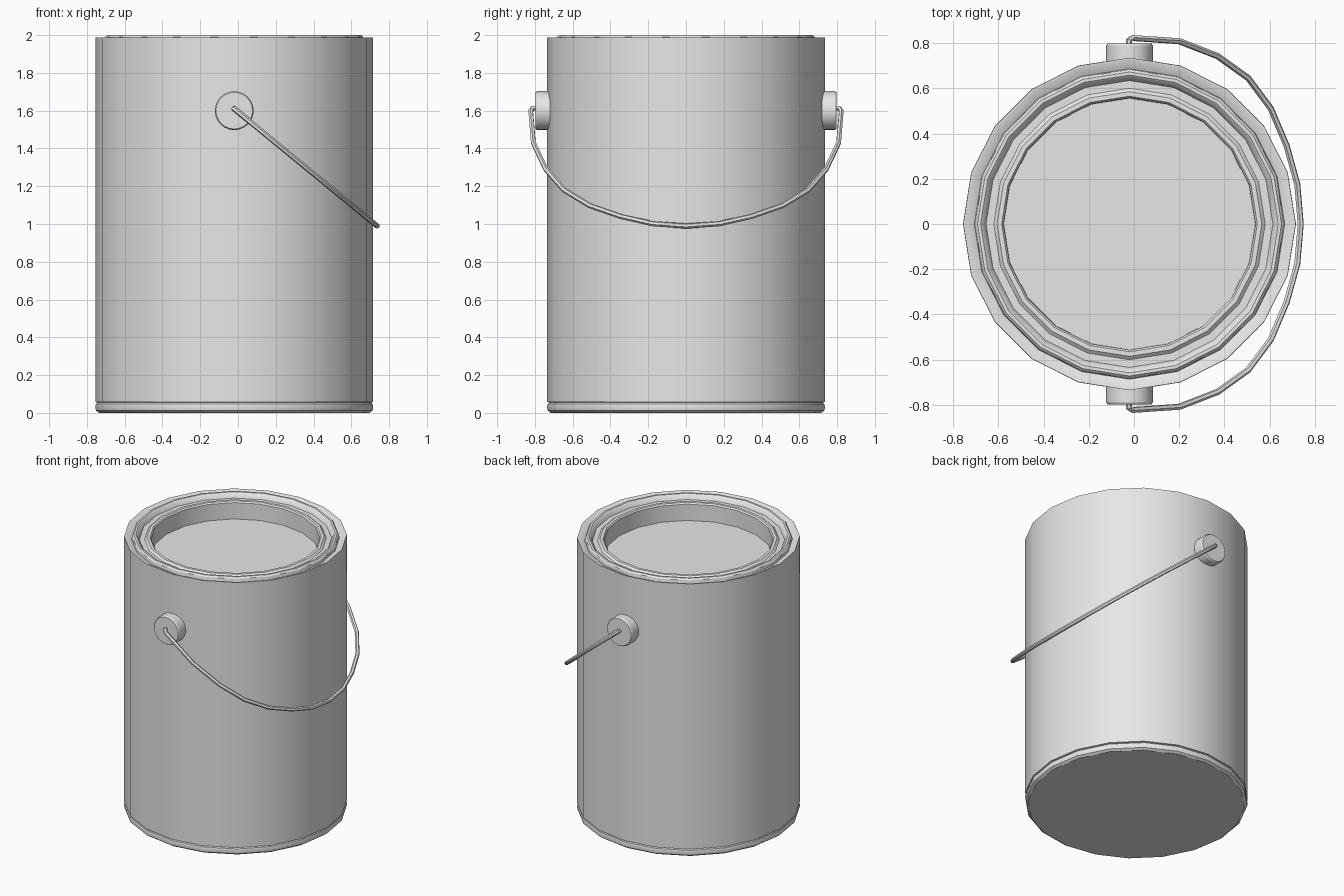
import bpy
import bmesh
from math import radians, tau
from mathutils import Matrix, Vector

cube = bpy.data.objects.get("Cube")
if cube:
    bpy.data.objects.remove(cube, do_unlink=True)

# One plain grey for the whole can
grey = bpy.data.materials.new("plain grey")
grey.use_nodes = True
colour = (0.8, 0.8, 0.8, 1)
grey.diffuse_color = colour
grey.node_tree.nodes["Principled BSDF"].inputs["Base Color"].default_value = colour

CENTRE_X = -0.02
EAR_Z = 1.6


def finish(obj):
    """Give the part its material and smooth shading with sharp edges kept."""
    bpy.ops.object.select_all(action="DESELECT")
    obj.select_set(True)
    bpy.context.view_layer.objects.active = obj
    bpy.ops.object.shade_smooth_by_angle(angle=radians(30))


def lathe(name, profile, sides, matrix):
    """Turn a (radius, height) profile around z, then place it."""
    bm = bmesh.new()
    verts = [bm.verts.new((r, 0, z)) for r, z in profile]
    edges = [bm.edges.new(pair) for pair in zip(verts, verts[1:])]
    bmesh.ops.spin(bm, geom=verts + edges, cent=(0, 0, 0), axis=(0, 0, 1),
                   angle=tau, steps=sides, use_duplicate=False)
    bmesh.ops.remove_doubles(bm, verts=bm.verts, dist=0.0005)
    bmesh.ops.recalc_face_normals(bm, faces=bm.faces)
    mesh = bpy.data.meshes.new(name)
    bm.to_mesh(mesh)
    bm.free()
    mesh.transform(matrix)
    mesh.materials.append(grey)
    obj = bpy.data.objects.new(name, mesh)
    bpy.context.collection.objects.link(obj)
    finish(obj)
    return obj


# Can: base bead, wall, rim channel, raised ring, inner lip and sunken surface
can_profile = [
    (0, 0), (0.715, 0), (0.732, 0.012), (0.736, 0.03), (0.732, 0.048),
    (0.724, 0.055), (0.735, 0.058),
    (0.735, 1.988), (0.726, 1.988), (0.686, 1.968),
    (0.682, 1.99), (0.672, 2.0), (0.658, 2.0), (0.645, 1.99), (0.634, 1.965),
    (0.6, 1.965), (0.585, 1.978), (0.565, 1.978), (0.557, 1.968),
    (0.555, 1.85), (0, 1.85),
]
lathe("can", can_profile, 20, Matrix.Translation((CENTRE_X, 0, 0)))

# Ears: round bosses that hold the handle
ear_profile = [(0, 0.7), (0.103, 0.7), (0.103, 0.788), (0.097, 0.797), (0, 0.797)]
for side, tilt in (("front", 90), ("back", -90)):
    place = Matrix.Translation((CENTRE_X, 0, EAR_Z)) @ Matrix.Rotation(radians(tilt), 4, "X")
    lathe(side + "_ear", ear_profile, 24, place)

# Handle: wire arc lying in a tilted plane, mirrored front to back
half = [(-0.022, 0.77), (-0.022, 0.812), (-0.005, 0.822), (0.2, 0.808),
        (0.37, 0.742), (0.505, 0.645), (0.605, 0.51), (0.675, 0.345),
        (0.722, 0.175), (0.737, 0)]
arc = half + [(x, -y) for x, y in reversed(half[:-1])]
curve = bpy.data.curves.new("handle", "CURVE")
curve.dimensions = "3D"
curve.bevel_depth = 0.014
curve.bevel_resolution = 1
curve.use_fill_caps = True
spline = curve.splines.new("POLY")
spline.points.add(len(arc) - 1)
for point, (x, y) in zip(spline.points, arc):
    z = EAR_Z + 0.01 - 0.82 * (x - CENTRE_X)
    point.co = (x, y, z, 1)
wire = bpy.data.objects.new("handle_curve", curve)
bpy.context.collection.objects.link(wire)
mesh = bpy.data.meshes.new_from_object(wire.evaluated_get(bpy.context.evaluated_depsgraph_get()))
bpy.data.objects.remove(wire, do_unlink=True)
mesh.name = "handle"
mesh.materials.clear()
mesh.materials.append(grey)
handle = bpy.data.objects.new("handle", mesh)
bpy.context.collection.objects.link(handle)
finish(handle)
